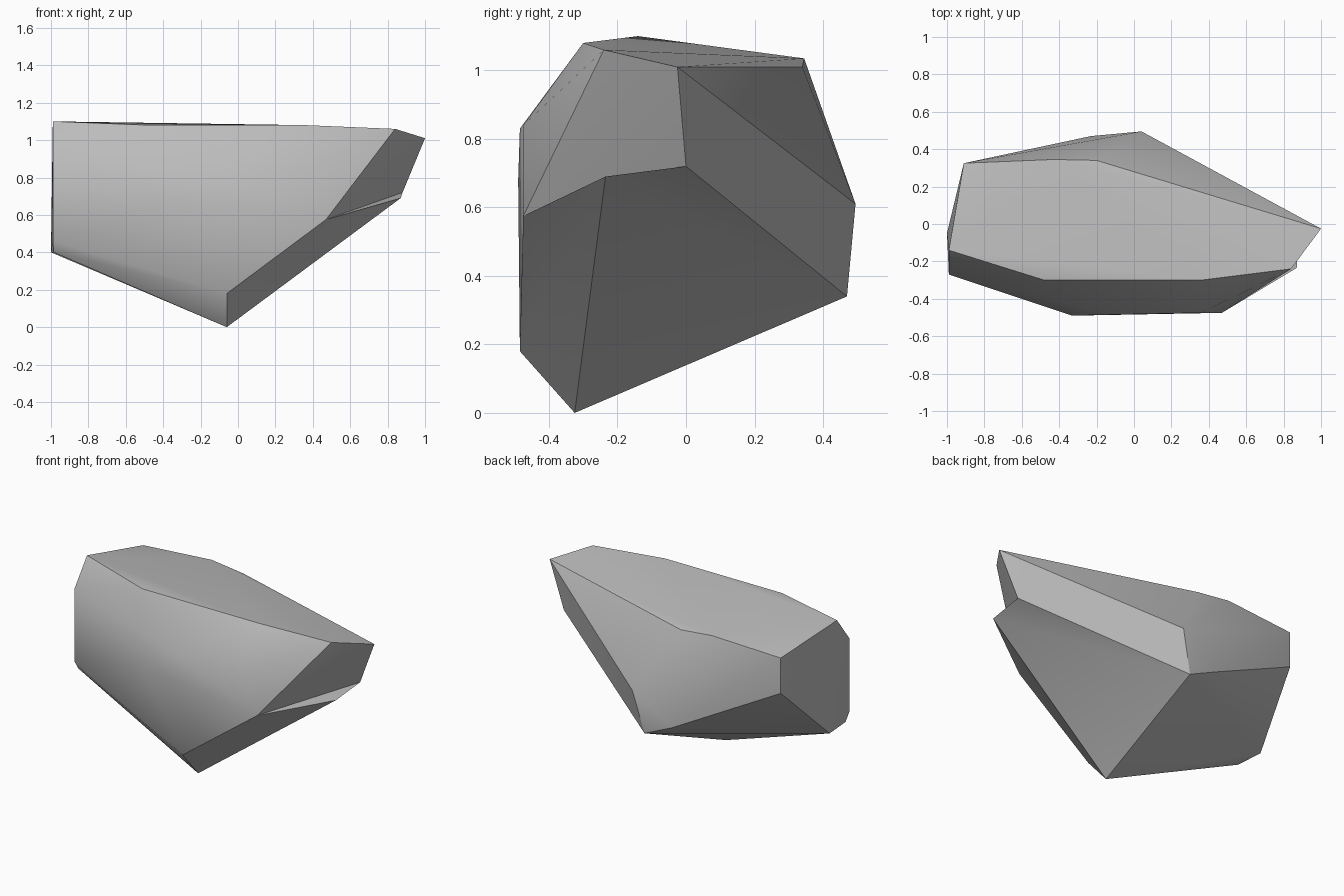
import bpy
import bmesh
import math

# Remove the default cube
default_cube = bpy.data.objects.get("Cube")
if default_cube:
    bpy.data.objects.remove(default_cube, do_unlink=True)

# Corner rings of the boulder
top_rim = [(-.99, -.14, 1.1), (-.48, -.3, 1.08), (.36, -.3, 1.08),
           (.84, -.24, 1.06), (-.2, .34, 1.01), (-.43, .345, 1.035),
           (-.91, .325, 1.01)]
front_bulge = [(-.33, -.49, .68), (-.13, -.485, .83), (.36, -.475, .84)]
left_end = [(-.99, -.27, .93), (-.99, -.27, .46), (-.985, -.235, .4),
            (-1, -.05, .4), (-.91, .325, .78)]
back_ridge = [(1, -.025, 1.01), (.04, .495, .61), (-.23, .47, .43)]

# Corners around the undercut on the right end
undercut = {
    "foot": (-.06, -.325, 0),
    "toe": (-.06, -.485, .18),
    "front": (.47, -.475, .575),
    "side": (.88, 0, .72),
    "back": (-.03, .47, .34),
}
lip_corner = (.87, -.235, .69)


def make_material(name, colour):
    material = bpy.data.materials.new(name)
    material.use_nodes = True
    material.diffuse_color = colour
    shader = material.node_tree.nodes["Principled BSDF"]
    shader.inputs["Base Color"].default_value = colour
    return material


# Main body: hull of all corners except the projecting lip
bm = bmesh.new()
for point in top_rim + front_bulge + left_end + back_ridge:
    bm.verts.new(point)
corner = {name: bm.verts.new(point) for name, point in undercut.items()}
bmesh.ops.convex_hull(bm, input=list(bm.verts))

# Replace the facets below the undercut with a lip that stands out
below = set(corner.values())
old_facets = [face for face in bm.faces if below.issuperset(face.verts)]
bmesh.ops.delete(bm, geom=old_facets, context="FACES")
corner["lip"] = bm.verts.new(lip_corner)
for facet in ("toe front lip", "toe lip foot", "front side lip",
              "lip side back", "lip back foot"):
    bm.faces.new([corner[name] for name in facet.split()])
bmesh.ops.recalc_face_normals(bm, faces=list(bm.faces))

# Finished boulder with soft shading across shallow edges
mesh = bpy.data.meshes.new("boulder")
bm.to_mesh(mesh)
bm.free()
boulder = bpy.data.objects.new("boulder", mesh)
bpy.context.collection.objects.link(boulder)
mesh.materials.append(make_material("stone grey", (.5, .5, .5, 1)))

bpy.ops.object.select_all(action="DESELECT")
boulder.select_set(True)
bpy.context.view_layer.objects.active = boulder
bpy.ops.object.shade_smooth_by_angle(angle=math.radians(30))
